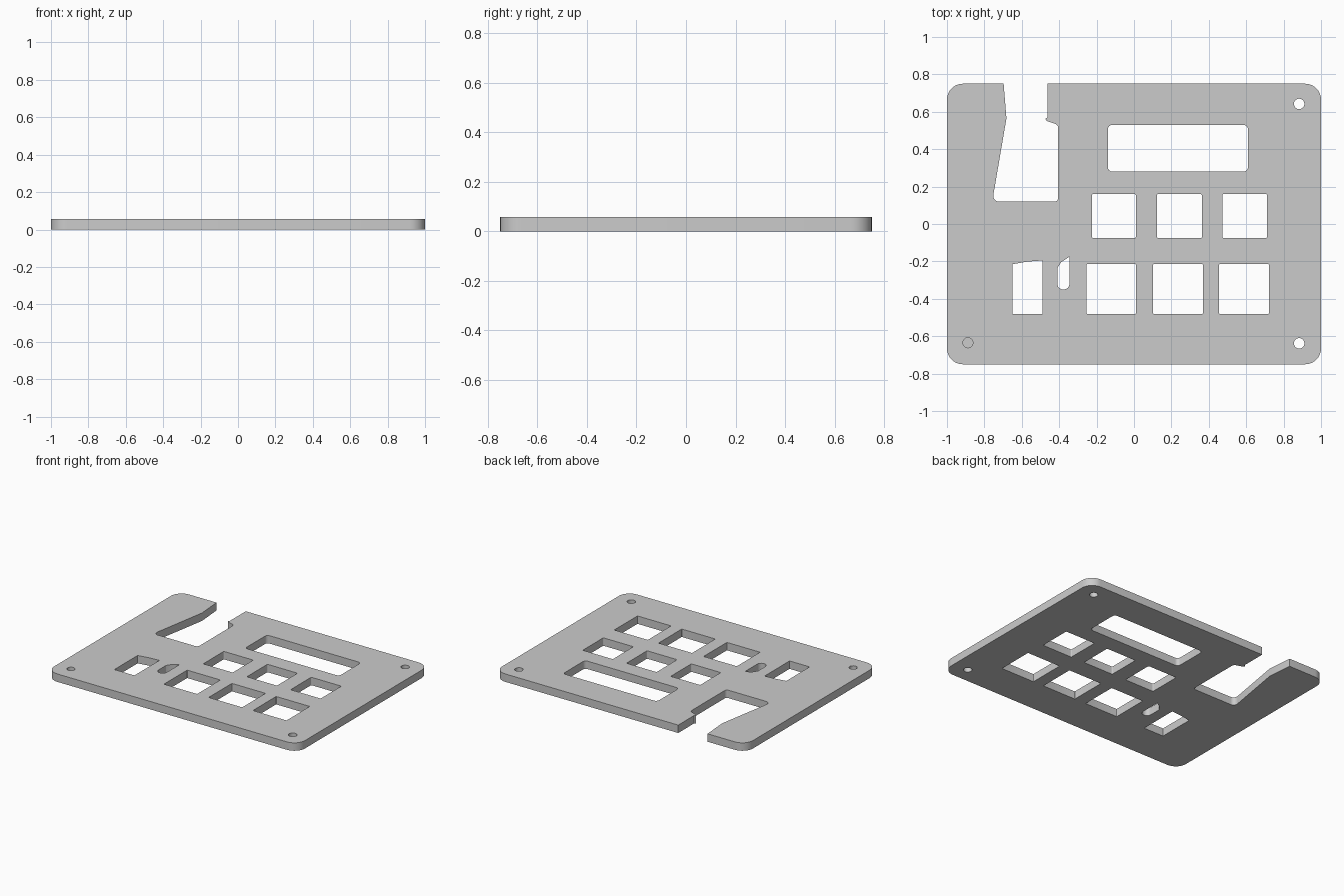
import bpy, bmesh, math
from mathutils import Vector

if "Cube" in bpy.data.objects:
    bpy.data.objects.remove(bpy.data.objects["Cube"])

THICK = 0.057


def rounded(points, default=0.0, seg=6):
    """Polygon with filleted corners; a point may carry its own radius."""
    out = []
    n = len(points)
    for i, p in enumerate(points):
        r = p[2] if len(p) > 2 else default
        c = Vector(p[:2])
        if r <= 0:
            out.append(c)
            continue
        a = (Vector(points[i - 1][:2]) - c).normalized()
        b = (Vector(points[(i + 1) % n][:2]) - c).normalized()
        half = a.angle(b) / 2
        centre = c + (a + b).normalized() * (r / math.sin(half))
        start = c + a * (r / math.tan(half)) - centre
        end = c + b * (r / math.tan(half)) - centre
        sweep = math.atan2(start.x * end.y - start.y * end.x, start.dot(end))
        base = math.atan2(start.y, start.x)
        for k in range(seg + 1):
            t = base + sweep * k / seg
            out.append(centre + Vector((math.cos(t), math.sin(t))) * r)
    return out


def rect(x0, x1, y0, y1, r):
    return rounded([(x0, y0), (x1, y0), (x1, y1), (x0, y1)], r)


def circle(x, y, r, n=24):
    return [Vector((x + r * math.cos(2 * math.pi * k / n),
                    y + r * math.sin(2 * math.pi * k / n))) for k in range(n)]


# Plate outline with the open notch in the back edge
loops = [rounded([
    (-1, -0.75, 0.085), (1, -0.75, 0.085), (1, 0.75, 0.085),
    (-0.463, 0.75), (-0.463, 0.57), (-0.475, 0.562), (-0.465, 0.55),
    (-0.405, 0.53, 0.025), (-0.405, 0.12, 0.02), (-0.758, 0.12, 0.03),
    (-0.682, 0.565), (-0.697, 0.75), (-1, 0.75, 0.085)], seg=8)]

# Display window
loops.append(rect(-0.14, 0.61, 0.28, 0.53, 0.025))

# Two rows of button openings
for x0, x1 in ((-0.225, 0.01), (0.123, 0.363), (0.472, 0.712)):
    loops.append(rect(x0, x1, -0.075, 0.16, 0.007))
for x0, x1 in ((-0.255, 0.01), (0.102, 0.37), (0.455, 0.723)):
    loops.append(rect(x0, x1, -0.48, -0.215, 0.004))

# Slanted opening and small slot on the left
loops.append(rounded([(-0.65, -0.48), (-0.49, -0.48), (-0.49, -0.195),
                      (-0.57, -0.201), (-0.65, -0.215)]))
loops.append(rounded([(-0.41, -0.35, 0.031), (-0.345, -0.35, 0.031),
                      (-0.345, -0.175), (-0.39, -0.205), (-0.41, -0.235)]))

# Right-hand screw holes
for y in (-0.638, 0.642):
    loops.append(circle(0.883, y, 0.028))

# Filled, extruded profile turned into one mesh
curve = bpy.data.curves.new("face_plate", 'CURVE')
curve.dimensions = '2D'
curve.fill_mode = 'BOTH'
curve.extrude = THICK / 2
for pts in loops:
    sp = curve.splines.new('POLY')
    sp.points.add(len(pts) - 1)
    for q, p in zip(sp.points, pts):
        q.co = (p.x, p.y, 0, 1)
    sp.use_cyclic_u = True
plate = bpy.data.objects.new("face_plate", curve)
bpy.context.collection.objects.link(plate)
bpy.context.view_layer.objects.active = plate
plate.select_set(True)
bpy.ops.object.convert(target='MESH')
plate = bpy.context.object

bm = bmesh.new()
bm.from_mesh(plate.data)
bmesh.ops.remove_doubles(bm, verts=bm.verts, dist=0.0003)
bmesh.ops.translate(bm, verts=bm.verts, vec=(0, 0, THICK / 2))
bmesh.ops.recalc_face_normals(bm, faces=bm.faces)
bm.to_mesh(plate.data)
bm.free()

# Blind screw hole in the front left corner
bpy.ops.mesh.primitive_cylinder_add(vertices=24, radius=0.027, depth=0.06,
                                    location=(-0.888, -0.635, 0.06))
cutter = bpy.context.object
cutter.name = "blind_hole_cutter"
cutter.hide_render = True
cutter.hide_set(True)
mod = plate.modifiers.new("blind_hole", 'BOOLEAN')
mod.operation = 'DIFFERENCE'
mod.solver = 'EXACT'
mod.object = cutter

bpy.ops.object.select_all(action='DESELECT')
bpy.context.view_layer.objects.active = plate
plate.select_set(True)
bpy.ops.object.modifier_apply(modifier=mod.name)
bpy.data.objects.remove(cutter)
bpy.ops.object.shade_smooth_by_angle(angle=math.radians(30))
